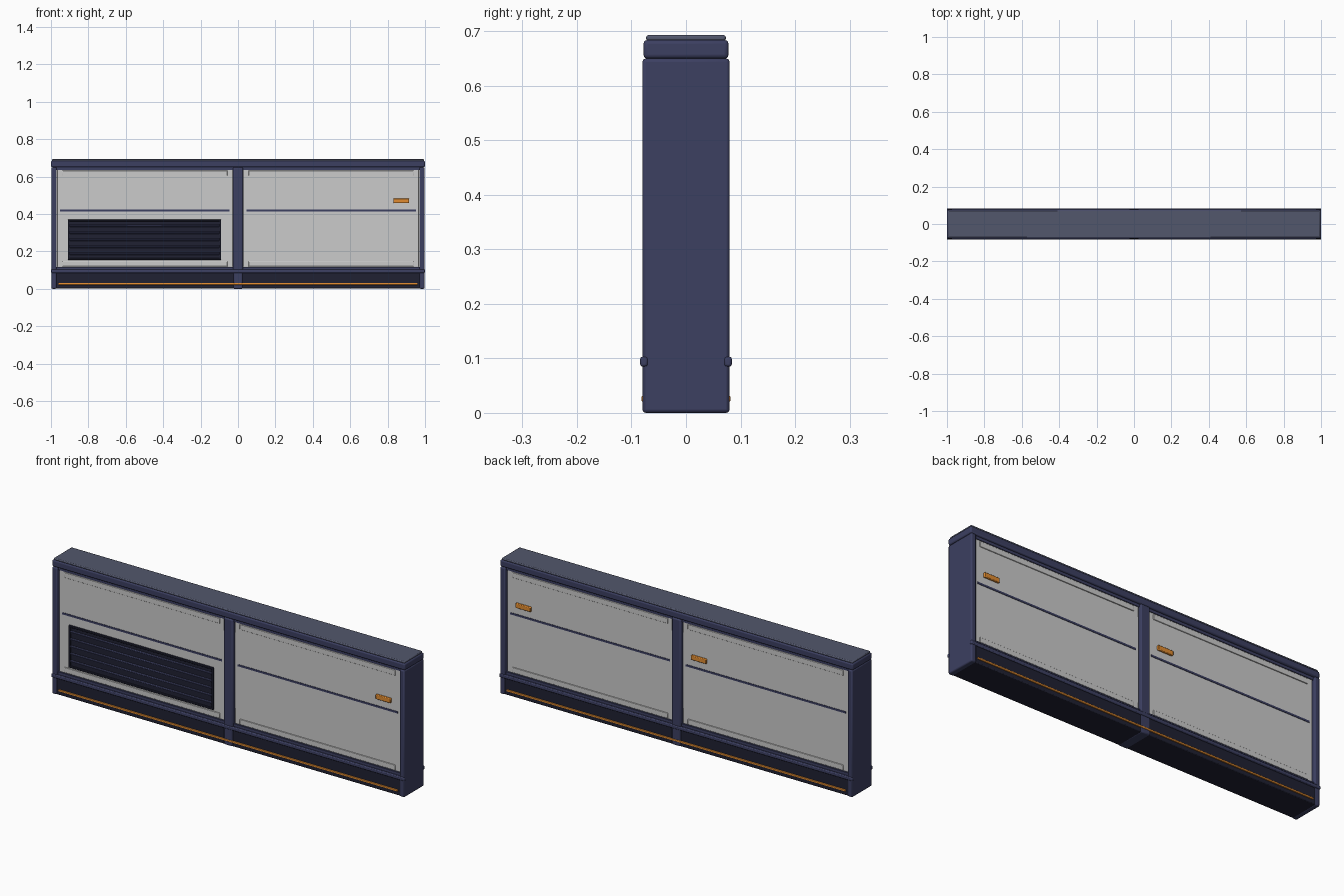
import bpy
from math import radians

if "Cube" in bpy.data.objects:
    bpy.data.objects.remove(bpy.data.objects["Cube"])


def material(name, rgb):
    m = bpy.data.materials.new(name)
    m.diffuse_color = (*rgb, 1)
    m.use_nodes = True
    m.node_tree.nodes["Principled BSDF"].inputs["Base Color"].default_value = m.diffuse_color
    return m


NAVY = material("navy", (0.045, 0.05, 0.12))
DARK = material("dark_navy", (0.014, 0.015, 0.032))
SLATE = material("slate", (0.085, 0.095, 0.15))
ORANGE = material("orange", (0.75, 0.26, 0.03))


def box(name, x, y, z, mat=None, bevel=0.0, segments=2, tilt=0):
    """Box from (min, max) ranges, with optional rounded edges."""
    bpy.ops.mesh.primitive_cube_add(
        size=1, location=[(a + b) / 2 for a, b in (x, y, z)], rotation=(tilt, 0, 0))
    o = bpy.context.object
    o.name = name
    o.scale = [b - a for a, b in (x, y, z)]
    bpy.ops.object.transform_apply(location=False, rotation=False, scale=True)
    if mat:
        o.data.materials.append(mat)
    if bevel:
        m = o.modifiers.new("bevel", 'BEVEL')
        m.width, m.segments = bevel, segments
        bpy.ops.object.shade_smooth_by_angle(angle=radians(35))
    return o


def facing(side, near, far):
    """Depth range on the front (-1) or back (+1) side."""
    return tuple(sorted((side * near, side * far)))


# Plinth, posts and header
box("plinth", (-0.992, 0.992), (-0.077, 0.077), (0.001, 0.1), DARK, 0.004)
box("lower_sill", (-0.985, 0.985), (-0.072, 0.072), (0.09, 0.116), NAVY)
for name, x in (("left_post", (-0.998, -0.97)), ("centre_post", (-0.026, 0.026)),
                ("right_post", (0.97, 0.998))):
    box(name, x, (-0.08, 0.08), (0, 0.65), NAVY, 0.006)
box("header", (-0.985, 0.985), (-0.068, 0.068), (0.636, 0.656), NAVY)

# Top cap and its cover plate
box("top_cap", (-1, 1), (-0.078, 0.078), (0.65, 0.684), NAVY, 0.007, 3)
box("top_plate", (-0.994, 0.994), (-0.073, 0.073), (0.682, 0.693), SLATE, 0.004)

# Infill panels, one solid block per bay
for bay, cx in (("left", -0.4975), ("right", 0.4975)):
    box(bay + "_panel", (cx - 0.471, cx + 0.471), (-0.064, 0.064), (0.114, 0.64), None, 0.004)

for side, face in ((-1, "front"), (1, "back")):
    # Long rail and orange accent line
    box(face + "_rail", (-1, 1), facing(side, 0.07, 0.084), (0.085, 0.103), NAVY, 0.004)
    box(face + "_accent_strip", (-0.96, 0.96), facing(side, 0.074, 0.082),
        (0.021, 0.031), ORANGE, 0.002)
    for bay, cx in (("left", -0.4975), ("right", 0.4975)):
        tag = face + "_" + bay
        # Raised trims and the dark seam
        for part, z in (("top_trim", (0.605, 0.632)), ("bottom_trim", (0.12, 0.146))):
            box(tag + "_" + part, (cx - 0.441, cx + 0.441), facing(side, 0.06, 0.068),
                z, None, 0.002)
        box(tag + "_seam", (cx - 0.453, cx + 0.453), facing(side, 0.06, 0.066),
            (0.413, 0.423), NAVY)
        # Vent on the front left bay, latches on the others
        if tag != "front_left":
            box(tag + "_latch", (cx + 0.333, cx + 0.418), facing(side, 0.06, 0.074),
                (0.458, 0.482), ORANGE, 0.003)

# Louvred vent
vx = (-0.91, -0.09)
box("vent_back", vx, (-0.067, -0.06), (0.155, 0.37), DARK)
for name, z in (("vent_frame_bottom", (0.155, 0.164)), ("vent_frame_top", (0.361, 0.37))):
    box(name, vx, (-0.074, -0.06), z, DARK, 0.002)
for name, x in (("vent_frame_left", (-0.91, -0.9)), ("vent_frame_right", (-0.1, -0.09))):
    box(name, x, (-0.074, -0.06), (0.155, 0.37), DARK, 0.002)
for i in range(5):
    z = 0.188 + i * 0.0375
    box(f"vent_slat_{i + 1}", (-0.9, -0.1), (-0.074, -0.064), (z - 0.006, z + 0.006),
        NAVY, 0.002, 1, radians(25))
